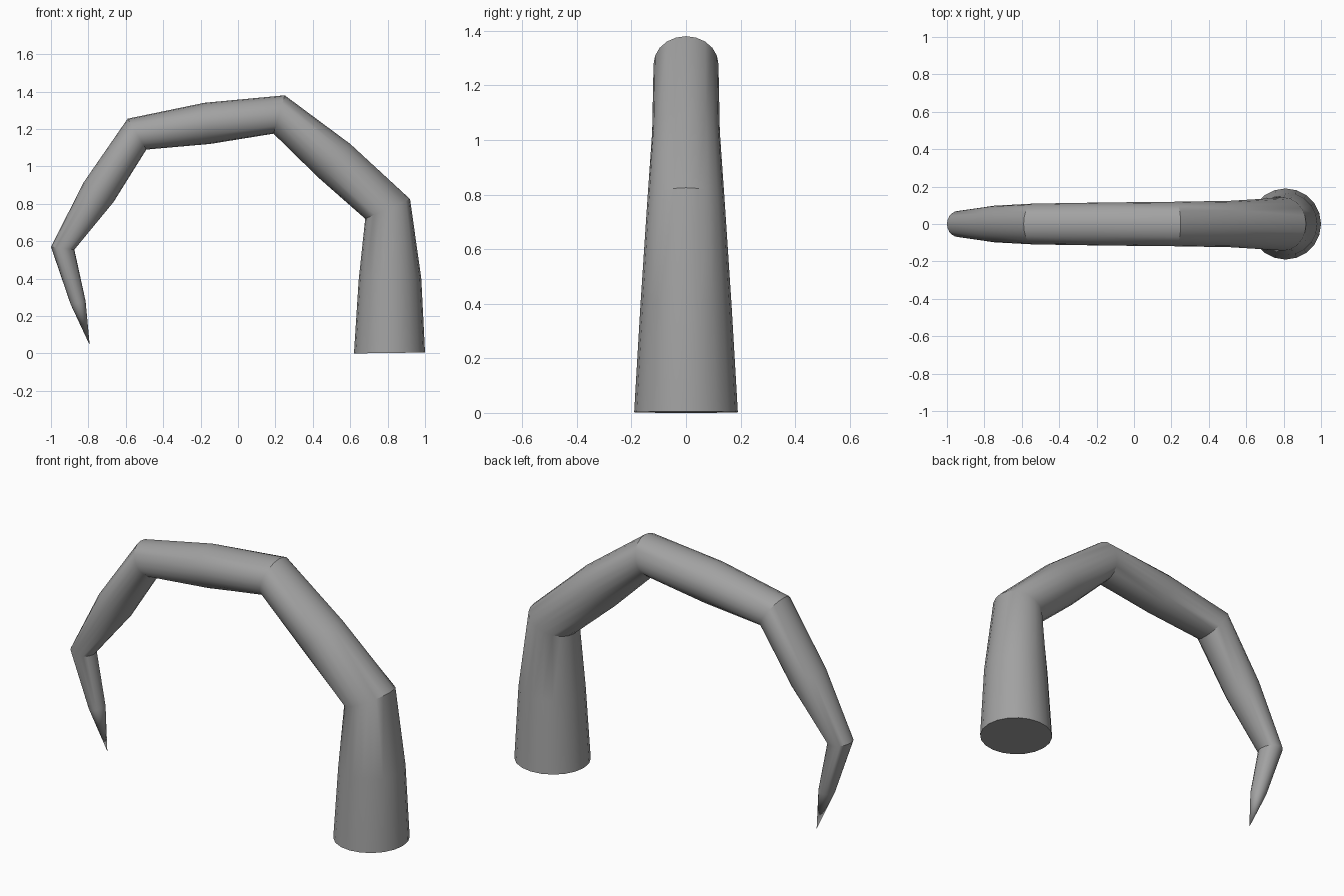
import bpy
import bmesh
import math
from mathutils import Vector

cube = bpy.data.objects.get("Cube")
if cube:
    bpy.data.objects.remove(cube, do_unlink=True)

SIDES = 20

# Flat grey used everywhere
grey = bpy.data.materials.new("mid_grey")
grey.use_nodes = True
colour = (0.36, 0.36, 0.36, 1)
grey.diffuse_color = colour
grey.node_tree.nodes["Principled BSDF"].inputs["Base Color"].default_value = colour

# Rings from base to claw: inner x, inner z, outer x, outer z, half depth
rings = [
    (0.62, 0.0, 1.0, 0.005, 0.19),
    (0.645, 0.39, 0.98, 0.40, 0.167),
    (0.68, 0.72, 0.92, 0.825, 0.142),
    (0.43, 0.94, 0.60, 1.12, 0.124),
    (0.19, 1.175, 0.25, 1.38, 0.119),
    (-0.15, 1.12, -0.18, 1.34, 0.115),
    (-0.49, 1.09, -0.59, 1.255, 0.109),
    (-0.665, 0.81, -0.825, 0.915, 0.098),
    (-0.875, 0.555, -1.0, 0.57, 0.07),
    (-0.815, 0.28, -0.895, 0.263, 0.045),
]
tip_point = (-0.793, 0, 0.045)


def add_ring(bm, ix, iz, ox, oz, depth):
    """Ellipse spanning the inner and outer edge of the limb."""
    inner, outer = Vector((ix, 0, iz)), Vector((ox, 0, oz))
    centre, axis = (inner + outer) / 2, (outer - inner) / 2
    loop = []
    for i in range(SIDES):
        a = math.tau * i / SIDES
        loop.append(bm.verts.new(centre + axis * math.cos(a)
                                 + Vector((0, depth * math.sin(a), 0))))
    return loop


# Jointed limb: skin the rings, cap the base, close the point
bm = bmesh.new()
loops = [add_ring(bm, *r) for r in rings]
for low, high in zip(loops, loops[1:]):
    for i in range(SIDES):
        j = (i + 1) % SIDES
        bm.faces.new((low[i], low[j], high[j], high[i]))
bm.faces.new(loops[0][::-1])
tip = bm.verts.new(tip_point)
for i in range(SIDES):
    bm.faces.new((loops[-1][i], loops[-1][(i + 1) % SIDES], tip))
bmesh.ops.recalc_face_normals(bm, faces=bm.faces)

mesh = bpy.data.meshes.new("jointed_leg")
bm.to_mesh(mesh)
bm.free()
mesh.materials.append(grey)
leg = bpy.data.objects.new("jointed_leg", mesh)
bpy.context.collection.objects.link(leg)

# Smooth sides, sharp joints
bpy.ops.object.select_all(action='DESELECT')
leg.select_set(True)
bpy.context.view_layer.objects.active = leg
bpy.ops.object.shade_smooth_by_angle(angle=math.radians(30))
